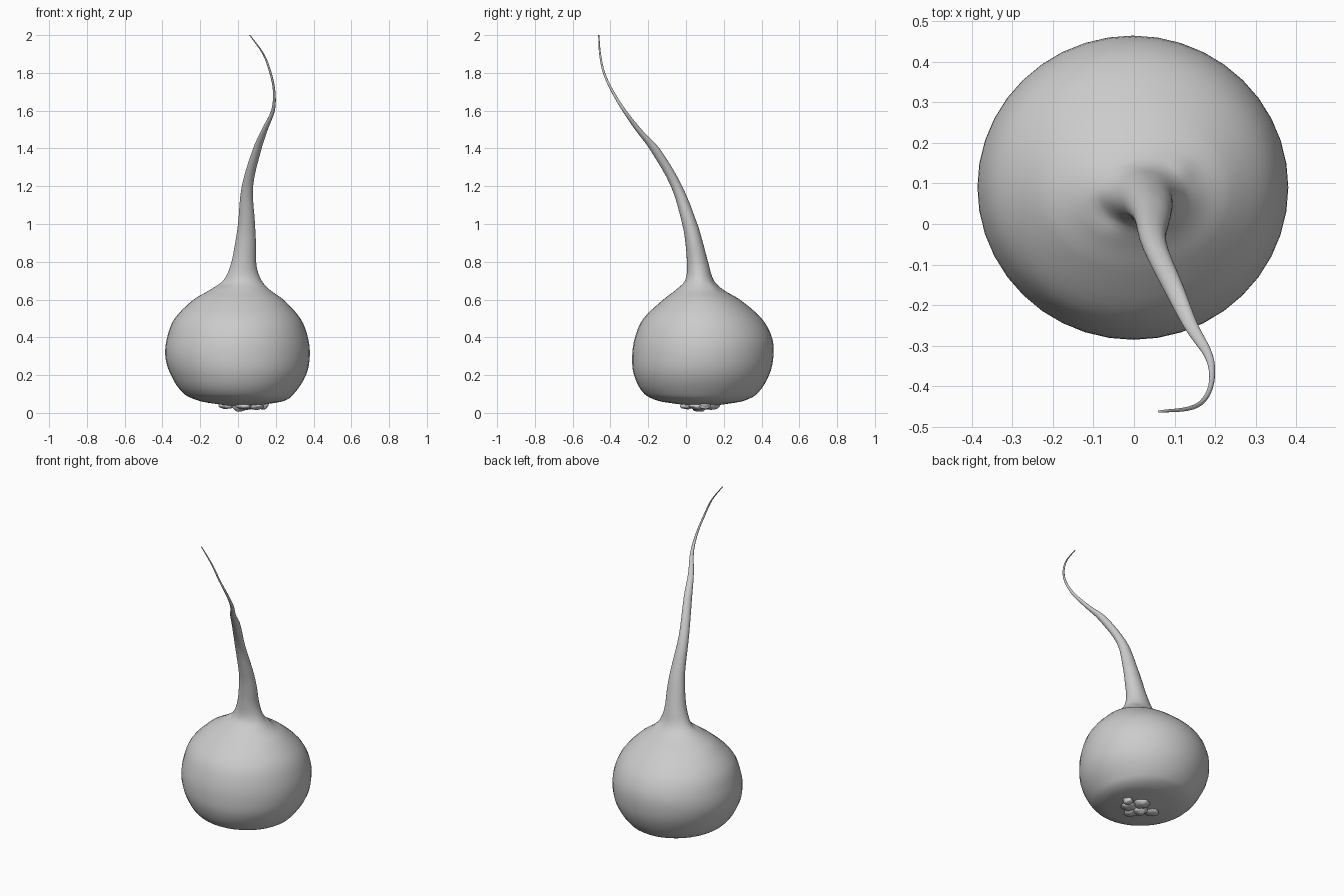
import bpy, bmesh, math, random
from mathutils import Vector, noise

if "Cube" in bpy.data.objects:
    bpy.data.objects.remove(bpy.data.objects["Cube"])

random.seed(4)
SIDES, STEPS = 40, 4

# Cross-sections: height, x min, x max, y min, y max
SECTIONS = [
    (0.035, -0.02, 0.06, 0.05, 0.12),
    (0.045, -0.10, 0.14, -0.03, 0.20),
    (0.062, -0.20, 0.24, -0.14, 0.30),
    (0.10, -0.285, 0.295, -0.22, 0.375),
    (0.20, -0.355, 0.36, -0.275, 0.44),
    (0.30, -0.385, 0.38, -0.285, 0.463),
    (0.40, -0.375, 0.37, -0.27, 0.455),
    (0.50, -0.335, 0.33, -0.225, 0.40),
    (0.60, -0.235, 0.24, -0.12, 0.285),
    (0.65, -0.15, 0.17, -0.055, 0.20),
    (0.70, -0.08, 0.125, -0.005, 0.148),
    (0.78, -0.04, 0.098, 0.005, 0.122),
    (0.90, -0.015, 0.095, -0.003, 0.09),
    (1.00, 0.0, 0.09, -0.02, 0.06),
    (1.20, 0.02, 0.08, -0.08, -0.02),
    (1.40, 0.08, 0.125, -0.195, -0.14),
    (1.50, 0.125, 0.158, -0.27, -0.235),
    (1.60, 0.175, 0.195, -0.338, -0.315),
    (1.70, 0.185, 0.198, -0.396, -0.38),
    (1.80, 0.166, 0.178, -0.44, -0.428),
    (1.90, 0.129, 0.139, -0.46, -0.45),
    (2.00, 0.059, 0.066, -0.465, -0.459),
]


def tangent(i):
    lo, hi = max(i - 1, 0), min(i + 1, len(SECTIONS) - 1)
    dz = SECTIONS[hi][0] - SECTIONS[lo][0]
    return [(b - a) / dz for a, b in zip(SECTIONS[lo], SECTIONS[hi])]


def between(i, t):
    """Smooth interpolation from section i to the next."""
    a, b = SECTIONS[i], SECTIONS[i + 1]
    h = b[0] - a[0]
    ma, mb = tangent(i), tangent(i + 1)
    return [(2*t**3 - 3*t*t + 1) * p + (t**3 - 2*t*t + t) * h * m
            + (3*t*t - 2*t**3) * q + (t**3 - t*t) * h * n
            for p, q, m, n in zip(a, b, ma, mb)]


def finish(bm, name):
    bmesh.ops.recalc_face_normals(bm, faces=bm.faces)
    for f in bm.faces:
        f.smooth = True
    mesh = bpy.data.meshes.new(name)
    bm.to_mesh(mesh)
    bm.free()
    ob = bpy.data.objects.new(name, mesh)
    bpy.context.collection.objects.link(ob)
    return ob


# Bulb flowing into its long curved tail
rows = [between(i, k / STEPS) for i in range(len(SECTIONS) - 1) for k in range(STEPS)]
rows.append(SECTIONS[-1])
bm = bmesh.new()
rings = []
for z, x0, x1, y0, y1 in rows:
    ring = []
    for k in range(SIDES):
        a = math.tau * k / SIDES
        ring.append(bm.verts.new(((x0 + x1) / 2 + (x1 - x0) / 2 * math.cos(a),
                                  (y0 + y1) / 2 + (y1 - y0) / 2 * math.sin(a), z)))
    rings.append(ring)
for lo, hi in zip(rings, rings[1:]):
    for k in range(SIDES):
        n = (k + 1) % SIDES
        bm.faces.new((lo[k], lo[n], hi[n], hi[k]))
bm.faces.new(rings[0][::-1])
bm.faces.new(rings[-1])

# Shallow dents and a small bump where the tail meets the shoulder
for center, radius, push in [((-0.06, 0.03, 0.69), 0.06, -0.012),
                             ((0.12, 0.14, 0.67), 0.05, 0.008)]:
    c = Vector(center)
    for v in bm.verts:
        d = (v.co - c).length / radius
        if d < 1:
            v.co.z += push * (1 - d * d) ** 2
finish(bm, "bulb_and_tail")

# Rough scar under the bulb: a few squashed irregular lumps
bm = bmesh.new()
LUMPS = [(0.01, 0.07, 0.04, 0.032), (0.09, 0.06, 0.045, 0.02),
         (0.13, 0.10, 0.03, 0.018), (-0.06, 0.09, 0.04, 0.016),
         (0.05, 0.13, 0.045, 0.02), (0.03, 0.01, 0.04, 0.017)]
for x, y, r, h in LUMPS:
    new = bmesh.ops.create_icosphere(bm, subdivisions=3, radius=1)["verts"]
    spin = random.uniform(0, math.tau)
    for v in new:
        p = v.co * (1 + 0.25 * noise.noise(v.co * 1.8 + Vector((spin, x * 40, y * 40))))
        v.co = (x + p.x * r, y + p.y * r, max(0.0, 0.037 + p.z * h))
finish(bm, "root_scar")
